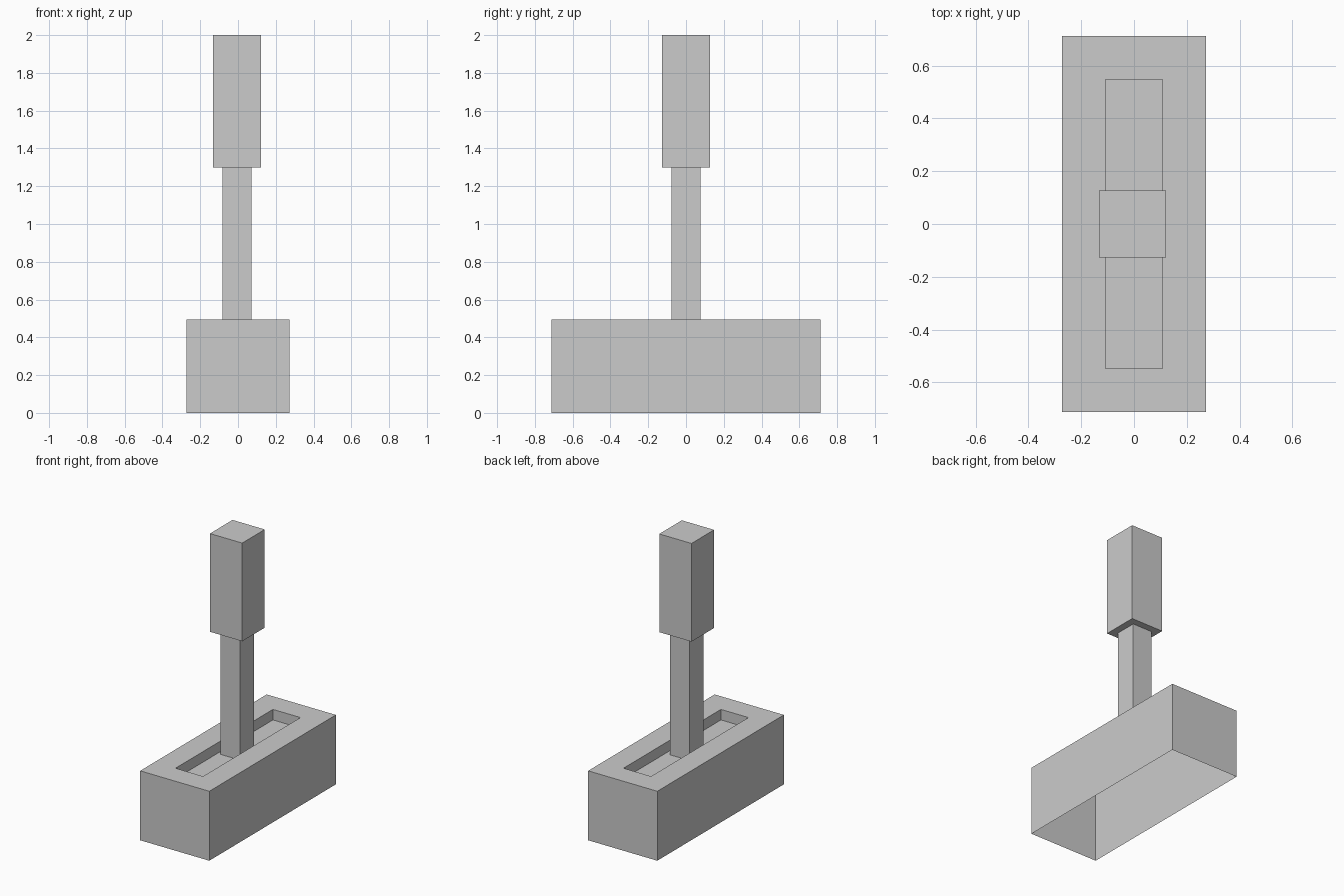
import bpy
import bmesh

# Remove the default cube
default = bpy.data.objects.get("Cube")
if default:
    bpy.data.objects.remove(default, do_unlink=True)

# Single flat grey
grey = bpy.data.materials.new("plain grey")
grey.use_nodes = True
GREY = (0.6, 0.6, 0.6, 1.0)
grey.diffuse_color = GREY
for node in grey.node_tree.nodes:
    if node.type == "BSDF_PRINCIPLED":
        node.inputs["Base Color"].default_value = GREY

BASE_TOP = 0.495
SLOT_DEPTH = 0.075
GRIP_BOTTOM = 1.3


def box(name, width, depth, bottom, top, x=0.0, shape=None):
    """Box standing between two heights, optionally reshaped before meshing."""
    bm = bmesh.new()
    bmesh.ops.create_cube(bm, size=1)
    for v in bm.verts:
        v.co.x = v.co.x * width + x
        v.co.y *= depth
        v.co.z = top if v.co.z > 0 else bottom
    bm.normal_update()
    if shape:
        shape(bm)
    mesh = bpy.data.meshes.new(name)
    bm.to_mesh(mesh)
    bm.free()
    mesh.materials.append(grey)
    obj = bpy.data.objects.new(name, mesh)
    bpy.context.scene.collection.objects.link(obj)
    return obj


def hollow_with_slot(bm):
    """Open the underside and sink a long slot into the top."""
    floor = min(bm.faces, key=lambda f: f.normal.z)
    lid = max(bm.faces, key=lambda f: f.normal.z)
    bmesh.ops.delete(bm, geom=[floor], context="FACES_ONLY")
    bmesh.ops.inset_region(bm, faces=[lid], thickness=0.164, use_even_offset=True)
    # A zero-width second inset gives the slot its vertical walls
    bmesh.ops.inset_region(bm, faces=[lid], thickness=0.0)
    for v in lid.verts:
        v.co.z -= SLOT_DEPTH
    bm.normal_update()


# Housing, lever shaft and hand grip
box("base_housing", 0.545, 1.425, 0.0, BASE_TOP, shape=hollow_with_slot)
box("lever_shaft", 0.154, 0.154, BASE_TOP - SLOT_DEPTH, GRIP_BOTTOM, x=-0.006)
box("lever_grip", 0.254, 0.254, GRIP_BOTTOM, 2.0, x=-0.005)
